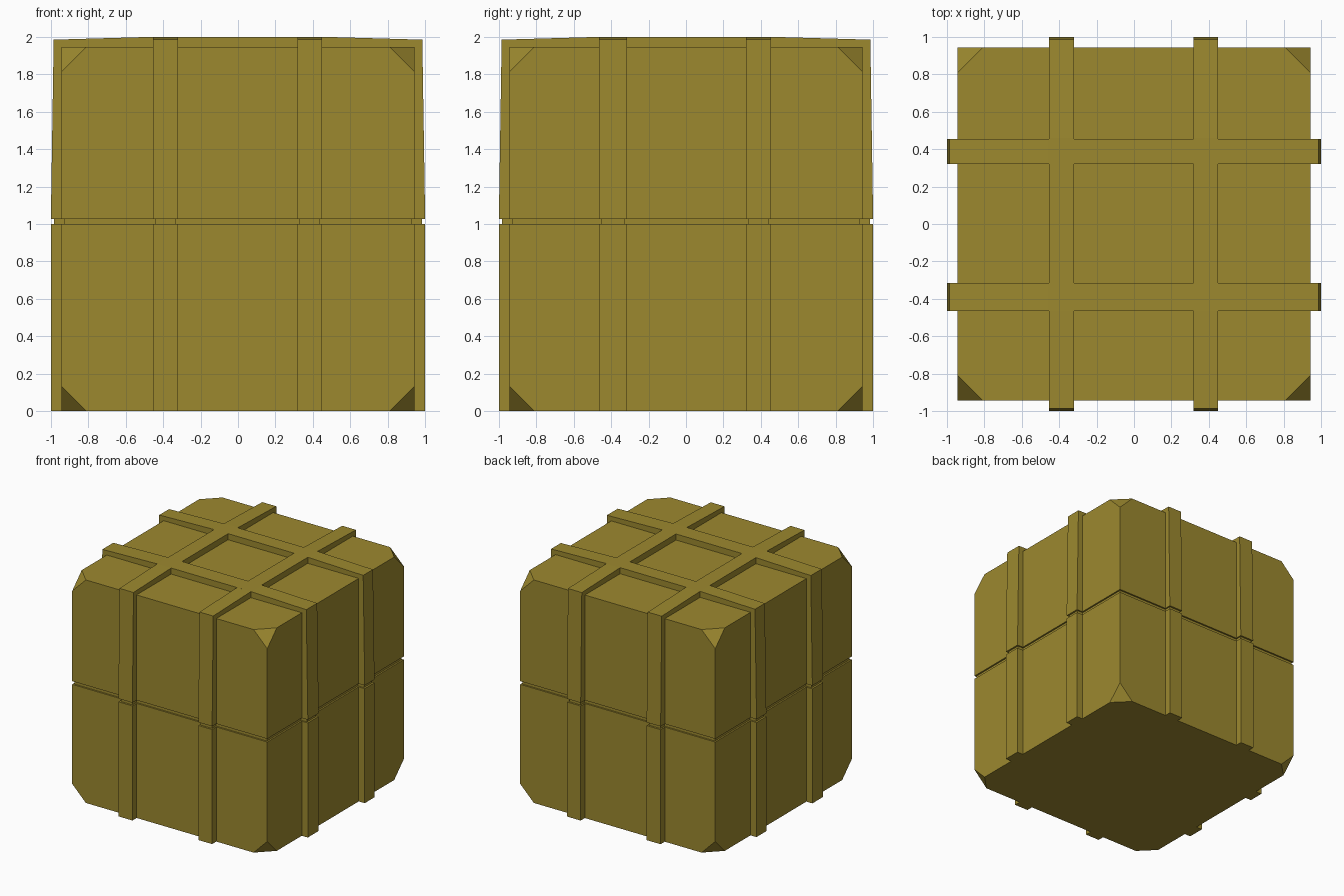
import bpy, bmesh

if "Cube" in bpy.data.objects:
    bpy.data.objects.remove(bpy.data.objects["Cube"])

mat = bpy.data.materials.new("ochre_yellow")
mat.diffuse_color = (0.335, 0.25, 0.028, 1)
mat.use_nodes = True
mat.node_tree.nodes["Principled BSDF"].inputs["Base Color"].default_value = mat.diffuse_color

B, CUT = 0.942, 0.132          # body half width, corner cut


def make(name, bm):
    bmesh.ops.recalc_face_normals(bm, faces=bm.faces)
    me = bpy.data.meshes.new(name)
    bm.to_mesh(me)
    bm.free()
    me.materials.append(mat)
    ob = bpy.data.objects.new(name, me)
    bpy.context.collection.objects.link(ob)
    return ob


def body(name, half, z_flat, z_cut, cut):
    """Box whose corners at z_cut are sliced off."""
    bm = bmesh.new()
    s = 1 if z_cut > z_flat else -1
    for sx in (-1, 1):
        for sy in (-1, 1):
            pts = [(half, half, z_flat)]
            if cut:
                pts += [(half - cut, half, z_cut), (half, half - cut, z_cut),
                        (half, half, z_cut - s * cut)]
            else:
                pts.append((half, half, z_cut))
            for x, y, z in pts:
                bm.verts.new((sx * x, sy * y, z))
    bmesh.ops.convex_hull(bm, input=bm.verts[:])
    bmesh.ops.dissolve_limit(bm, angle_limit=0.01, verts=bm.verts[:], edges=bm.edges[:])
    return make(name, bm)


def band(name, profile, a, b, axis):
    """Side profile (u, z) extruded between a and b along the other axis."""
    bm = bmesh.new()
    co = lambda u, w, z: (w, u, z) if axis == 'Y' else (u, w, z)
    f = bm.faces.new([bm.verts.new(co(u, a, z)) for u, z in profile])
    r = bmesh.ops.extrude_face_region(bm, geom=[f])
    d = co(0, b - a, 0)
    bmesh.ops.translate(bm, vec=d, verts=[v for v in r['geom'] if isinstance(v, bmesh.types.BMVert)])
    return make(name, bm)


def mirrored(half):
    return half + [(-u, z) for u, z in reversed(half)]


def union(base, parts):
    for p in parts:
        m = base.modifiers.new("union", 'BOOLEAN')
        m.operation, m.solver, m.object = 'UNION', 'EXACT', p
    dg = bpy.context.evaluated_depsgraph_get()
    me = bpy.data.meshes.new_from_object(base.evaluated_get(dg))
    base.modifiers.clear()
    base.data = me
    for p in parts:
        bpy.data.objects.remove(p)
    if not me.materials:
        me.materials.append(mat)


# strap positions: those running along Y (placed in x), those along X (placed in y)
STRAPS = [('Y', -0.455, -0.32), ('Y', 0.317, 0.45),
          ('X', -0.465, -0.315), ('X', 0.32, 0.455)]


def bands(profile, inset=0.0):
    return [band("strap", profile, a + inset, b - inset, ax) for ax, a, b in STRAPS]


# lower half with straight straps
lower = body("lower_crate", B, 1.0, 0.0, CUT)
union(lower, bands(mirrored([(1, 0), (1, 1)])))

# lid with tapered straps crossing over the top
lid = body("upper_crate", B, 1.028, 1.947, CUT)
union(lid, bands(mirrored([(1, 1.028), (0.985, 1.985), (0.46, 2.0)])))

# recessed seam between the halves
seam = body("seam", B - 0.014, 0.999, 1.029, 0)
union(seam, bands(mirrored([(0.984, 0.999), (0.984, 1.029)]), 0.012))
